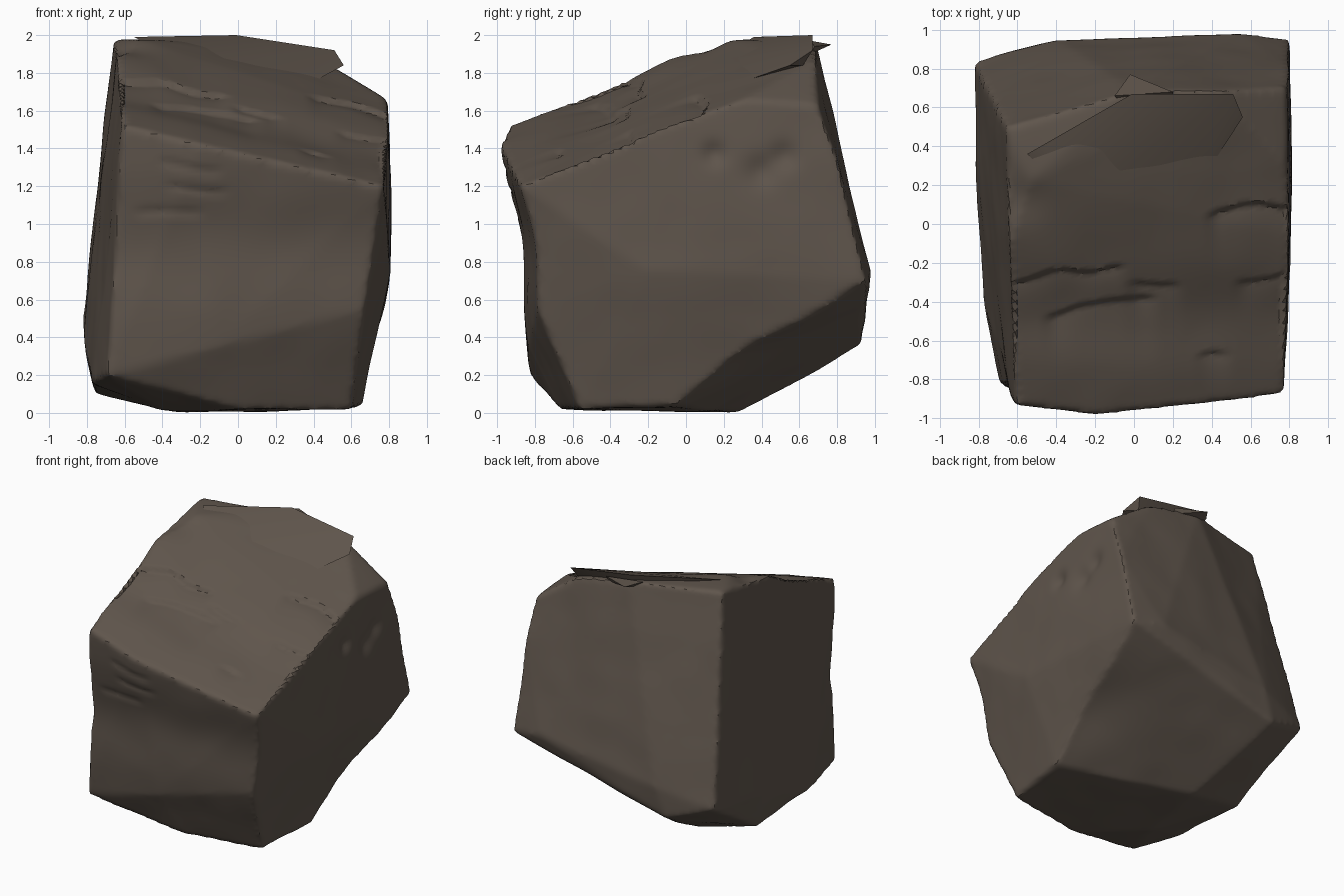
import bpy, bmesh, math
from mathutils import Vector, noise

if "Cube" in bpy.data.objects:
    bpy.data.objects.remove(bpy.data.objects["Cube"])

stone = bpy.data.materials.new("dark_brown_stone")
stone.use_nodes = True
colour = (0.115, 0.091, 0.072, 1)
stone.diffuse_color = colour
stone.node_tree.nodes["Principled BSDF"].inputs["Base Color"].default_value = colour


def hull_object(name, points):
    """Solid block spanning the given corner points."""
    bm = bmesh.new()
    for p in points:
        bm.verts.new(p)
    bmesh.ops.convex_hull(bm, input=bm.verts[:])
    loose = [v for v in bm.verts if not v.link_faces]
    bmesh.ops.delete(bm, geom=loose, context='VERTS')
    bmesh.ops.recalc_face_normals(bm, faces=bm.faces[:])
    mesh = bpy.data.meshes.new(name)
    bm.to_mesh(mesh)
    bm.free()
    mesh.materials.append(stone)
    obj = bpy.data.objects.new(name, mesh)
    bpy.context.collection.objects.link(obj)
    return obj


def activate(obj):
    bpy.ops.object.select_all(action='DESELECT')
    obj.select_set(True)
    bpy.context.view_layer.objects.active = obj


def apply(obj, kind, **settings):
    mod = obj.modifiers.new(kind.title(), kind)
    for key, value in settings.items():
        setattr(mod, key, value)
    activate(obj)
    bpy.ops.object.modifier_apply(modifier=mod.name)


def step(a, b, x):
    t = min(max((x - a) / (b - a), 0), 1)
    return t * t * (3 - 2 * t)


def span(a, b, x):
    """One between a and b, fading to zero at both ends."""
    return step(a, a + .1, x) * step(b, b - .1, x)


def bump(offset, radius):
    return math.exp(-offset ** 2 / radius ** 2)


# Main boulder: corners of the large broken faces
front = [(-.61, -.93, 1.52), (-.2, -.98, 1.42), (.77, -.89, 1.2),
         (-.69, -.82, .2), (.67, -.79, .55), (-.1, -.84, .35)]
bottom = [(.6, -.56, .02), (0, -.67, .02), (.66, -.06, .03),
          (-.3, .28, 0), (-.75, .22, .11), (-.77, -.4, .16), (-.4, -.3, .01)]
back = [(.8, .95, .7), (-.48, .93, .36), (-.82, .83, .48),
        (.55, .98, .74), (-.4, .95, .58)]
top = [(-.66, .5, 1.98), (-.53, .22, 1.98), (0, .69, 1.96), (.43, .68, 1.87),
       (.79, .3, 1.66), (.79, .7, 1.63), (.8, .81, 1.3), (.8, -.05, 1.54),
       (-.64, -.1, 1.87)]
sides = [(.81, -.2, .75), (.81, .5, .85), (-.82, .3, .4)]
boulder = hull_object("boulder", front + bottom + back + top + sides)
apply(boulder, 'REMESH', mode='VOXEL', voxel_size=.022)
apply(boulder, 'SMOOTH', factor=.5, iterations=4)

# Broken ledges on the sloping top: x range, y, depth
ledges = [(-.7, -.02, -.3, .03), (-.48, .15, -.47, .025), (-.05, .27, -.34, .02),
          (.35, .9, .05, .03), (.5, .9, -.3, .02), (.3, .52, -.67, .02)]
# Thin cracks on the upper front: x range, z
cracks = [(-.58, -.15, 1.05), (-.42, -.02, 1.18), (-.45, -.05, 1.3)]
# Scooped chips high on the left flank: y, z, radius
chips = [(.15, 1.37, .06), (.4, 1.28, .08), (.52, 1.36, .07)]

moves = []
for v in boulder.data.vertices:
    p, n = v.co.copy(), v.normal.copy()
    rough = noise.noise(p * 4)
    d = .01 * noise.noise(p * 1.9) + .005 * rough
    slope = step(.45, .8, n.z)
    d -= slope * .03 * bump(p.y + .48, .2)
    d -= slope * .025 * bump(math.hypot(p.x + .58, p.y - .12), .12)
    for x0, x1, y, depth in ledges:
        drop = y + .06 * rough + .1 * (p.x - x0) - p.y
        d -= slope * span(x0, x1, p.x) * depth * step(-.02, .02, drop) * math.exp(-max(drop, 0) / .1)
    for y, z, r in chips:
        d -= step(.5, .9, n.x) * .03 * bump(math.hypot(p.y - y, p.z - z), r)
    for x0, x1, z in cracks:
        line = p.z - z + .08 * (p.x + .2) + .03 * rough
        d -= step(.6, .9, -n.y) * .009 * span(x0, x1, p.x) * bump(line, .022)
    p += n * d
    # Shallow hollow across the middle of the front
    p.y += .045 * bump(p.z - .9, .28) * step(-.5, -.85, p.y)
    # Hollow in the undercut below the left flank
    p.z += .06 * bump((p - Vector((.74, .33, .28))).length, .28)
    p.z = max(p.z, 0)
    moves.append(p)
for v, co in zip(boulder.data.vertices, moves):
    v.co = co

# Thin flakes sunk into the crest
flakes = {
    "crest_flake": [(-.46, .4, 1.99), (-.01, .67, 2), (.51, .67, 1.92),
                    (.56, .55, 1.84), (.3, .15, 1.7), (-.3, .12, 1.86),
                    (-.55, .36, 1.99), (0, .64, 1.92), (.48, .62, 1.84)],
    "crest_spike": [(-.02, .77, 1.95), (-.1, .66, 1.97), (.2, .68, 1.94),
                    (.2, .66, 1.9), (-.05, .6, 1.9)],
}
objects = [boulder] + [hull_object(n, pts) for n, pts in flakes.items()]
for obj in objects:
    activate(obj)
    bpy.ops.object.shade_smooth_by_angle(angle=math.radians(32))
